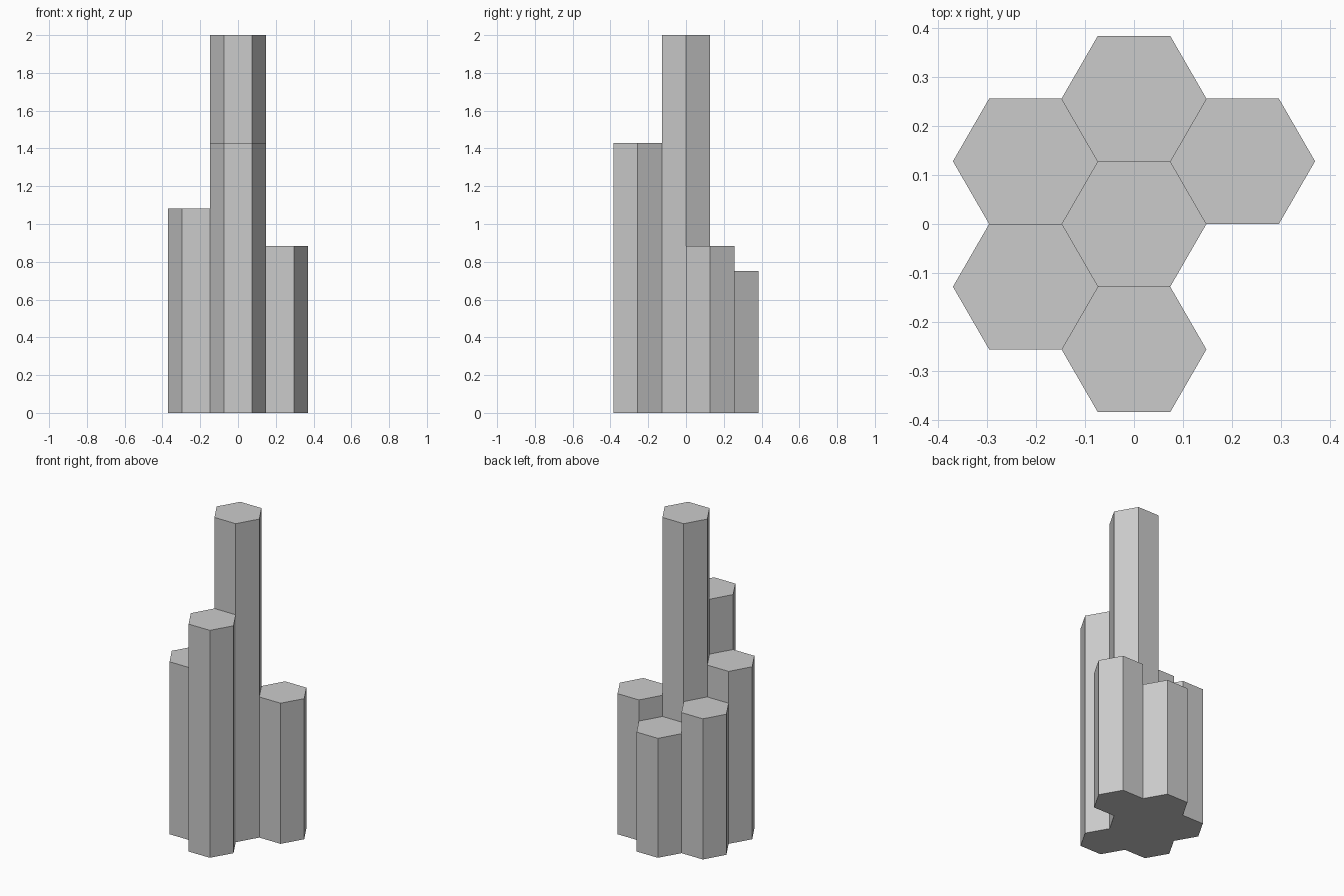
import bpy, bmesh
from math import cos, sin, pi, sqrt

if "Cube" in bpy.data.objects:
    bpy.data.objects.remove(bpy.data.objects["Cube"])

R = 0.148            # corner radius of each hexagon
PITCH = R * sqrt(3)  # distance between neighbouring columns


def hex_column(name, x, y, height):
    bm = bmesh.new()
    base = bm.faces.new([bm.verts.new((R * cos(i * pi / 3), R * sin(i * pi / 3), 0))
                         for i in range(6)])
    top = bmesh.ops.extrude_face_region(bm, geom=[base], use_keep_orig=True)["geom"]
    bmesh.ops.translate(bm, vec=(0, 0, height),
                        verts=[v for v in top if isinstance(v, bmesh.types.BMVert)])
    bmesh.ops.recalc_face_normals(bm, faces=bm.faces)
    mesh = bpy.data.meshes.new(name)
    bm.to_mesh(mesh)
    bm.free()
    obj = bpy.data.objects.new(name, mesh)
    obj.location = (x, y, 0)
    bpy.context.collection.objects.link(obj)


# Tall central column
hex_column("center_column", 0, 0, 2.0)

# Shorter columns around it: name, compass angle in degrees, height
for name, angle, height in [
    ("right_back_column", 30, 0.883),
    ("back_column", 90, 0.75),
    ("left_back_column", 150, 0.883),
    ("left_front_column", 210, 1.083),
    ("front_column", 270, 1.428),
]:
    a = angle * pi / 180
    hex_column(name, PITCH * cos(a), PITCH * sin(a), height)
